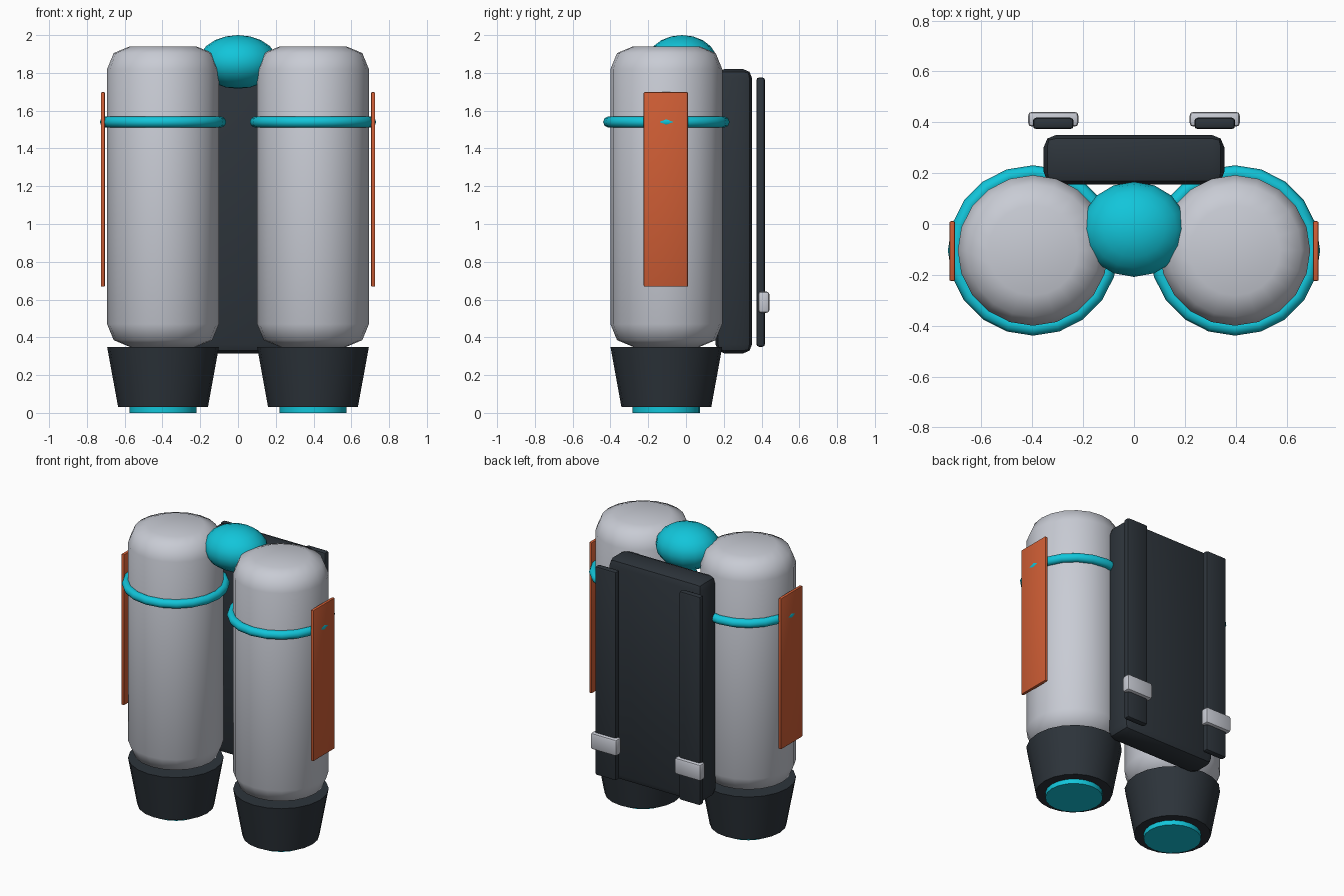
import bpy, bmesh, math

if "Cube" in bpy.data.objects:
    bpy.data.objects.remove(bpy.data.objects["Cube"])


def material(name, rgb):
    m = bpy.data.materials.new(name)
    m.diffuse_color = (*rgb, 1)
    m.use_nodes = True
    m.node_tree.nodes["Principled BSDF"].inputs["Base Color"].default_value = m.diffuse_color
    return m


GREY = material("light grey", (0.58, 0.60, 0.66))
DARK = material("charcoal", (0.026, 0.034, 0.043))
TEAL = material("cyan", (0.006, 0.56, 0.70))
ORANGE = material("burnt orange", (0.62, 0.11, 0.035))


def finish(name, mat, angle=35):
    ob = bpy.context.object
    ob.name = name
    ob.data.materials.append(mat)
    bpy.ops.object.shade_smooth_by_angle(angle=math.radians(angle))
    return ob


def box(name, mat, lo, hi, bevel, segments=2):
    bpy.ops.mesh.primitive_cube_add(size=1)
    ob = bpy.context.object
    bm = bmesh.new()
    bm.from_mesh(ob.data)
    for v in bm.verts:
        v.co = [a + (c + 0.5) * (b - a) for a, b, c in zip(lo, hi, v.co)]
    bmesh.ops.bevel(bm, geom=bm.edges[:], offset=bevel, segments=segments,
                    profile=0.5, affect='EDGES')
    bm.to_mesh(ob.data)
    bm.free()
    return finish(name, mat)


def turned(name, mat, x, y, profile, sides=20):
    """Closed solid turned around a vertical axis from (radius, z) points."""
    bm = bmesh.new()
    rings = [[bm.verts.new((x + r * math.cos(2 * math.pi * i / sides),
                            y + r * math.sin(2 * math.pi * i / sides), z))
              for i in range(sides)] for r, z in profile]
    for a, b in zip(rings, rings[1:]):
        for i in range(sides):
            j = (i + 1) % sides
            bm.faces.new((a[i], a[j], b[j], b[i]))
    bm.faces.new(rings[0][::-1])
    bm.faces.new(rings[-1])
    me = bpy.data.meshes.new(name)
    bm.to_mesh(me)
    bm.free()
    ob = bpy.data.objects.new(name, me)
    bpy.context.collection.objects.link(ob)
    bpy.ops.object.select_all(action='DESELECT')
    bpy.context.view_layer.objects.active = ob
    ob.select_set(True)
    return finish(name, mat, 46)


TX, TY = 0.397, -0.104

for side, s in (("left", -1), ("right", 1)):
    x = s * TX
    # fuel tank with rounded shoulders
    turned(side + "_tank", GREY, x, TY,
           [(0.177, 0.35), (0.261, 0.385), (0.296, 0.47),
            (0.296, 1.82), (0.261, 1.905), (0.177, 1.94)])
    # thruster nozzle and glowing outlet
    turned(side + "_nozzle", DARK, x, TY, [(0.238, 0.032), (0.296, 0.35)])
    turned(side + "_thruster_glow", TEAL, x, TY, [(0.178, 0.0), (0.178, 0.06)])
    # band around the tank
    bpy.ops.mesh.primitive_torus_add(location=(x, TY, 1.54), major_segments=20,
                                     minor_segments=8, major_radius=0.305,
                                     minor_radius=0.03)
    finish(side + "_band", TEAL, 50)
    # outer side plate
    xs = sorted((s * 0.704, s * 0.726))
    box(side + "_side_plate", ORANGE, (xs[0], -0.224, 0.668),
        (xs[1], 0.011, 1.698), 0.006)
    # shoulder strap and buckle behind the back pad
    xs = sorted((s * 0.237, s * 0.398))
    box(side + "_strap", DARK, (xs[0], 0.373, 0.35), (xs[1], 0.418, 1.776), 0.014)
    xs = sorted((s * 0.219, s * 0.416))
    box(side + "_buckle", GREY, (xs[0], 0.383, 0.53), (xs[1], 0.441, 0.642), 0.014)

# back pad joining the tanks
box("back_pad", DARK, (-0.355, 0.156, 0.315), (0.355, 0.35, 1.82), 0.048)

# power dome between the tank tops
bpy.ops.mesh.primitive_uv_sphere_add(segments=16, ring_count=10, radius=1,
                                     location=(0, -0.021, 1.858))
bpy.context.object.scale = (0.209, 0.187, 0.142)
bpy.ops.object.transform_apply(location=False, rotation=False, scale=True)
finish("power_dome", TEAL, 60)
